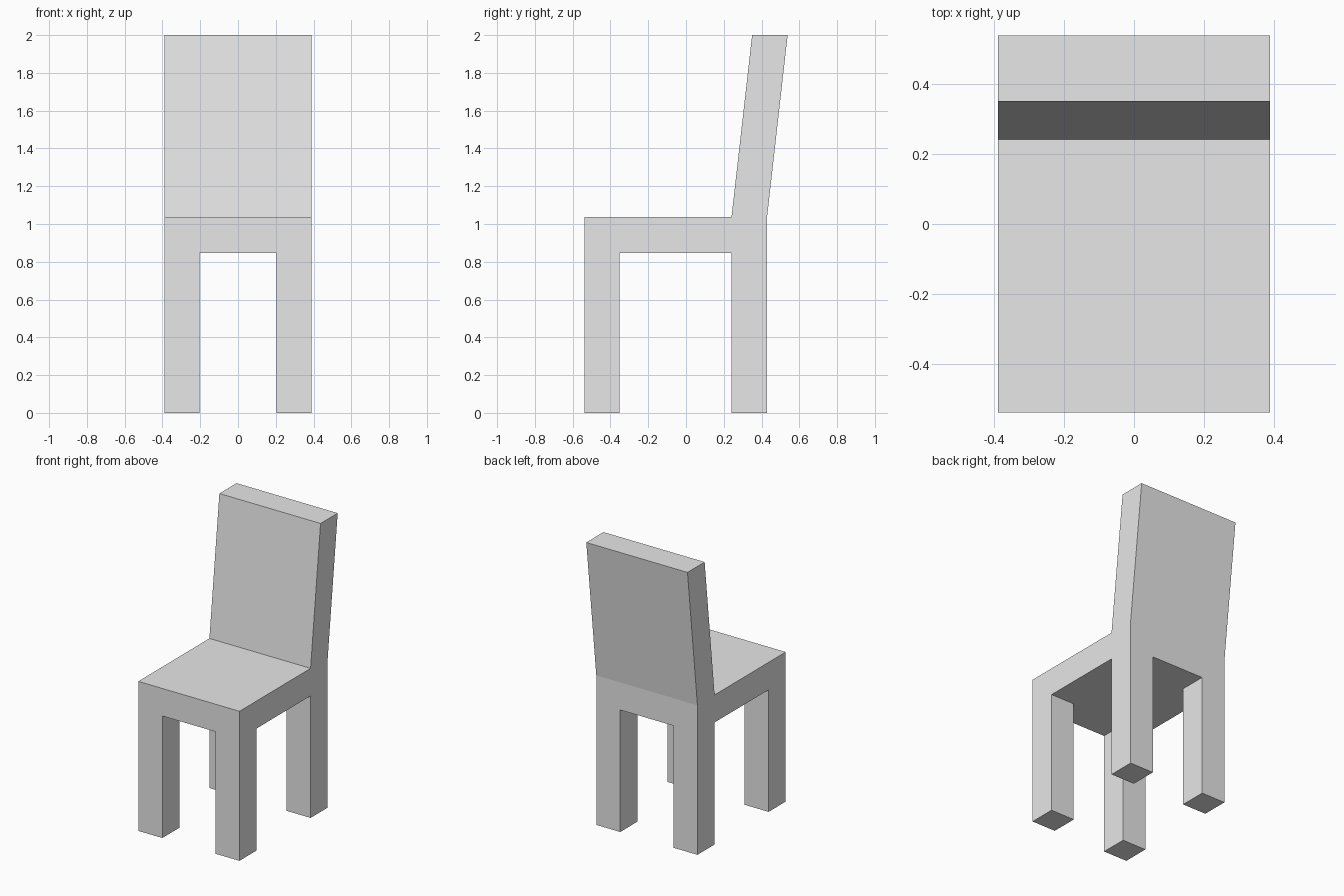
import bpy
import bmesh
from mathutils import Matrix, Vector

if "Cube" in bpy.data.objects:
    bpy.data.objects.remove(bpy.data.objects["Cube"], do_unlink=True)

# Main dimensions
HALF_WIDTH, LEG_INNER_X = 0.388, 0.204
FRONT, FRONT_INNER, BACK_INNER, BACK = -0.538, -0.351, 0.241, 0.429
SEAT_BOTTOM, SEAT_TOP, HEIGHT = 0.846, 1.037, 2.0
LEAN = 0.109

grey = bpy.data.materials.new("light grey")
grey.use_nodes = True
grey.diffuse_color = (0.8, 0.8, 0.8, 1)
grey.node_tree.nodes["Principled BSDF"].inputs["Base Color"].default_value = (0.8, 0.8, 0.8, 1)


def extrude(bm, faces, offset):
    """Extrude a face region and move its new end by the offset."""
    result = bmesh.ops.extrude_face_region(bm, geom=faces)
    verts = [v for v in result["geom"] if isinstance(v, bmesh.types.BMVert)]
    bmesh.ops.delete(bm, geom=[f for f in faces if f.is_valid], context="FACES")
    bmesh.ops.translate(bm, verts=verts, vec=offset)


# Seat slab
bm = bmesh.new()
size = Vector((2 * HALF_WIDTH, BACK - FRONT, SEAT_TOP - SEAT_BOTTOM))
centre = Vector((0, (FRONT + BACK) / 2, (SEAT_BOTTOM + SEAT_TOP) / 2))
bmesh.ops.create_cube(bm, size=1, matrix=Matrix.Translation(centre) @ Matrix.Diagonal(size.to_4d()))

# Cuts that outline the legs and the backrest
cuts = [((x, 0, 0), (1, 0, 0)) for x in (-LEG_INNER_X, LEG_INNER_X)]
cuts += [((0, y, 0), (0, 1, 0)) for y in (FRONT_INNER, BACK_INNER)]
for point, normal in cuts:
    bmesh.ops.bisect_plane(bm, geom=bm.verts[:] + bm.edges[:] + bm.faces[:],
                           plane_co=point, plane_no=normal)
bm.normal_update()

# Legs: the four corners of the underside
corners = []
for f in bm.faces:
    c = f.calc_center_median()
    if f.normal.z < -0.9 and abs(c.x) > LEG_INNER_X and not FRONT_INNER < c.y < BACK_INNER:
        corners.append(f)
extrude(bm, corners, Vector((0, 0, -SEAT_BOTTOM)))

# Leaning backrest: the rear strip of the seat top
bm.normal_update()
strip = [f for f in bm.faces
         if f.normal.z > 0.9 and f.calc_center_median().y > BACK_INNER]
extrude(bm, strip, Vector((0, LEAN, HEIGHT - SEAT_TOP)))

# Merge the flat panels into clean faces
bmesh.ops.dissolve_limit(bm, angle_limit=0.01, verts=bm.verts[:], edges=bm.edges[:])
bmesh.ops.recalc_face_normals(bm, faces=bm.faces[:])

mesh = bpy.data.meshes.new("chair")
bm.to_mesh(mesh)
bm.free()
mesh.materials.append(grey)
chair = bpy.data.objects.new("chair", mesh)
bpy.context.collection.objects.link(chair)
